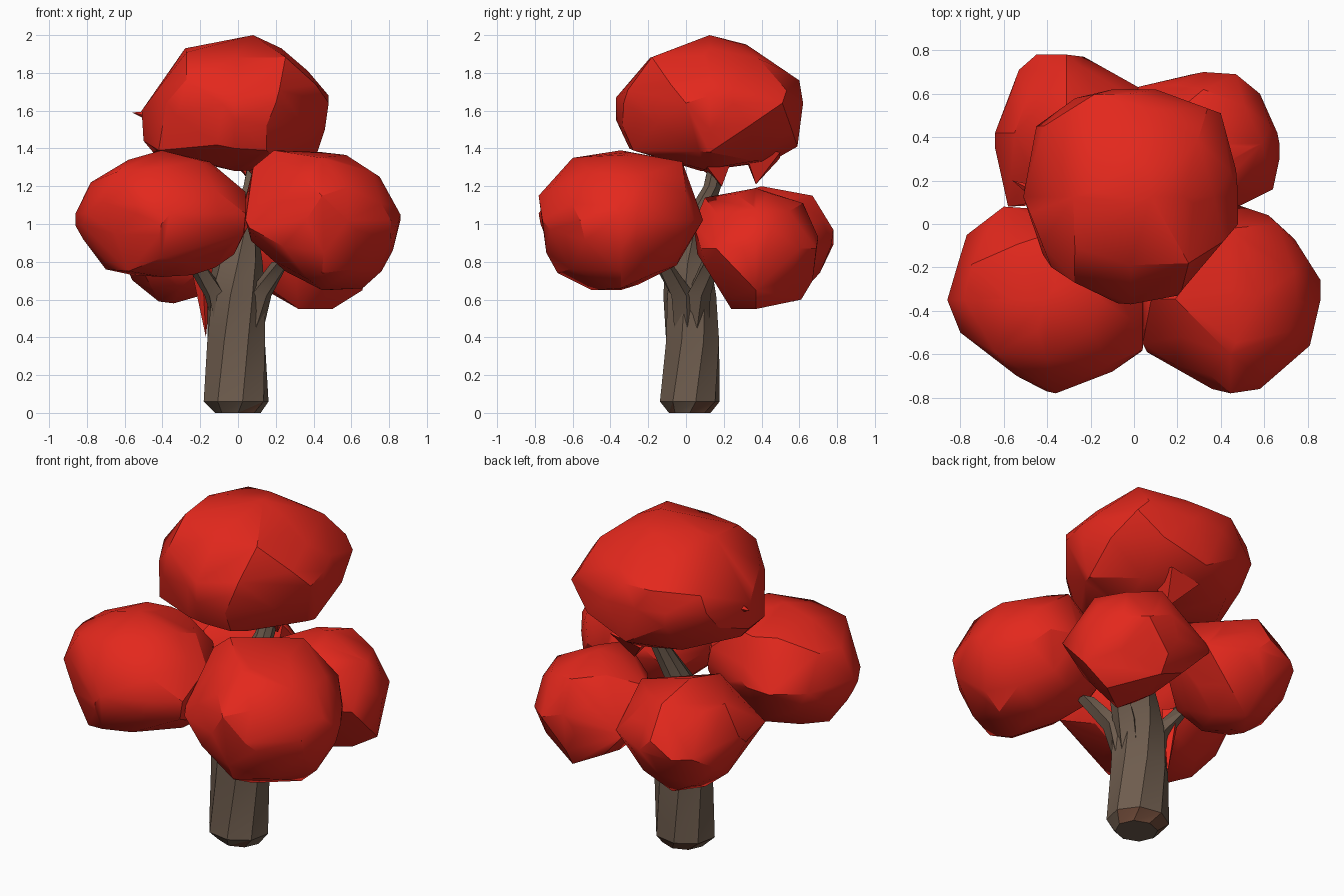
import bpy, bmesh, math
from mathutils import Vector, Euler
from mathutils.geometry import convex_hull_2d

cube = bpy.data.objects.get("Cube")
if cube:
    bpy.data.objects.remove(cube, do_unlink=True)


def material(name, rgb):
    mat = bpy.data.materials.new(name)
    mat.use_nodes = True
    mat.diffuse_color = (*rgb, 1)
    bsdf = mat.node_tree.nodes["Principled BSDF"]
    bsdf.inputs["Base Color"].default_value = (*rgb, 1)
    bsdf.inputs["Roughness"].default_value = 0.9
    return mat


RED = material("leaf red", (0.77, 0.021, 0.012))
BARK = material("bark grey brown", (0.155, 0.107, 0.075))
ROOT = material("root brown", (0.15, 0.065, 0.038))


def finish(name, bm, mats, angle):
    """Turn a bmesh into a shaded object."""
    bmesh.ops.recalc_face_normals(bm, faces=bm.faces)
    mesh = bpy.data.meshes.new(name)
    bm.to_mesh(mesh)
    bm.free()
    for mat in mats:
        mesh.materials.append(mat)
    obj = bpy.data.objects.new(name, mesh)
    bpy.context.collection.objects.link(obj)
    bpy.ops.object.select_all(action='DESELECT')
    obj.select_set(True)
    bpy.context.view_layer.objects.active = obj
    bpy.ops.object.shade_smooth_by_angle(angle=math.radians(angle))


def keep_inside(co, outline, u, w):
    """Push a point back inside a convex outline drawn on axes u and w."""
    ring = [Vector(outline[i]) for i in convex_hull_2d([Vector(p) for p in outline])]
    centre = sum(ring, Vector((0, 0))) / len(ring)
    for a, b in zip(ring, ring[1:] + ring[:1]):
        normal = Vector((b.y - a.y, a.x - b.x)).normalized()
        if normal.dot(centre - a) > 0:
            normal.negate()
        over = normal.dot(Vector((co[u], co[w])) - a)
        if over > 0:
            co[u] -= normal.x * over
            co[w] -= normal.y * over


def blob(name, front, side, top, turn, swell=1.04, corners=()):
    """Faceted leaf clump: hull of three outlines (in hundredths), corners and a rounded core."""
    xs = [p[0] for p in front + top]
    ys = [p[0] for p in side] + [p[1] for p in top]
    zs = [p[1] for p in front + side]
    mid = Vector([(min(v) + max(v)) / 2 for v in (xs, ys, zs)])
    half = Vector([(max(v) - min(v)) / 2 for v in (xs, ys, zs)])
    points = [Vector((x, mid.y, z)) for x, z in front]
    points += [Vector((mid.x, y, z)) for y, z in side]
    points += [Vector((x, y, mid.z)) for x, y in top]
    points += [Vector(p) for p in corners]

    bm = bmesh.new()
    bmesh.ops.create_icosphere(bm, subdivisions=2, radius=swell)
    spin = Euler((turn, turn * 2, turn * 3)).to_matrix()
    for v in bm.verts:
        co = mid + (spin @ v.co) * half
        keep_inside(co, front, 0, 2)
        keep_inside(co, side, 1, 2)
        keep_inside(co, top, 0, 1)
        points.append(co)
    bm.clear()
    for p in points:
        bm.verts.new(p / 100)
    bmesh.ops.remove_doubles(bm, verts=bm.verts, dist=0.045)
    hull = bmesh.ops.convex_hull(bm, input=bm.verts[:])
    spare = {g for k in ("geom_interior", "geom_unused") for g in hull[k]
             if isinstance(g, bmesh.types.BMVert)}
    bmesh.ops.delete(bm, geom=list(spare), context='VERTS')
    finish(name, bm, [RED], 28)


def tube(name, path, sides=7, stretch=1.0):
    """Faceted limb through (x, y, z, radius) stations."""
    bm = bmesh.new()
    rings = []
    for i, (x, y, z, r) in enumerate(path):
        ring = []
        for k in range(sides):
            a = math.tau * (k + 0.25 * i) / sides
            ring.append(bm.verts.new((x + r * math.cos(a), y + r * stretch * math.sin(a), z)))
        rings.append(ring)
    for low, high in zip(rings, rings[1:]):
        for k in range(sides):
            n = (k + 1) % sides
            bm.faces.new((low[k], low[n], high[n]))
            bm.faces.new((low[k], high[n], high[k]))
    bm.faces.new(rings[0])
    bm.faces.new(rings[-1])
    # Browner patches around the root
    for f in bm.faces:
        c = f.calc_center_median()
        if 0.01 < c.z < 0.06 and (c.y > 0.06 or (c.x > 0 and c.y < 0 and c.z < 0.03)):
            f.material_index = 1
    finish(name, bm, [BARK, ROOT], 25)


def tuft(name, base, tip, width):
    """Small leaf spike pointing from base to tip."""
    base, tip = Vector(base), Vector(tip)
    axis = tip - base
    bm = bmesh.new()
    bmesh.ops.create_cone(bm, cap_ends=True, segments=4, radius1=width, radius2=0,
                          depth=axis.length)
    spin = axis.to_track_quat('Z', 'Y')
    for v in bm.verts:
        v.co = (base + tip) / 2 + spin @ v.co
    finish(name, bm, [RED], 28)


# Leaf clumps: front (x, z), side (y, z) and top (x, y) outlines
blob("crown_top",
     [(-50, 144), (-51, 160), (-28, 193), (8, 200), (23, 193), (37, 181), (48, 168),
      (46, 150), (42, 138), (12, 128), (-45, 138)],
     [(-37, 167), (-19, 188), (10, 198), (32, 195), (60, 176), (61, 160), (59, 141),
      (45, 133), (8, 128), (-30, 140), (-37, 155)],
     [(-45, 45), (-27, 58), (-10, 62), (10, 62), (40, 51), (47, 25), (48, 0), (20, -33),
      (-12, -37), (-38, -20), (-48, 5)], 0.4, 1.11, [(-42, -14, 139), (15, -28, 139)])
blob("crown_front_right",
     [(-86, 99), (-78, 122), (-58, 134), (-37, 139), (-15, 133), (4, 117), (5, 98), (-2, 84),
      (-12, 77), (-24, 73), (-56, 73), (-70, 76), (-82, 92)],
     [(-77, 100), (-62, 130), (-35, 139), (-5, 130), (6, 108), (-10, 78), (-40, 72), (-70, 82)],
     [(-86, -35), (-81, -18), (-77, -5), (-60, 8), (-45, 7), (-10, -6), (4, -30), (4, -58),
      (-10, -68), (-36, -78), (-54, -70), (-80, -50)], 0.9, 1.01,
     [(-58, -58, 75), (3, -59, 95)])
blob("crown_front_left",
     [(86, 105), (75, 125), (55, 138), (19, 139), (8, 130), (3, 110), (7, 91), (25, 75),
      (47, 65), (66, 66), (76, 75), (82, 86)],
     [(-78, 115), (-77, 85), (-68, 74), (-50, 65), (-25, 68), (-5, 78), (7, 108), (-2, 133),
      (-30, 138), (-60, 135), (-71, 122)],
     [(86, -26), (74, -7), (62, 4), (47, 9), (20, 0), (4, -25), (4, -55), (36, -76),
      (58, -76), (81, -56)], 1.3, 1.02, [(6, -59, 98)])
blob("crown_back_left",
     [(18, 63), (50, 55), (66, 65), (67, 90), (59, 108), (32, 119), (0, 106), (3, 82)],
     [(4, 100), (10, 114), (35, 119), (62, 111), (70, 93), (67, 70), (61, 60), (24, 55), (6, 84)],
     [(67, 30), (64, 16), (48, 8), (20, 9), (3, 30), (-3, 62), (27, 69), (47, 69), (58, 60),
      (66, 42)], 1.9, 0.98)
blob("crown_back_right",
     [(-64, 95), (-55, 112), (-30, 119), (0, 112), (2, 85), (-20, 62), (-34, 58),
      (-42, 59), (-56, 68)],
     [(78, 97), (67, 115), (40, 120), (12, 112), (6, 90), (20, 66), (57, 59), (70, 72), (77, 88)],
     [(-64, 35), (-61, 48), (-53, 71), (-45, 78), (-23, 77), (2, 63), (2, 30), (-20, 10),
      (-58, 8)], 2.5, 0.97)

# Stray leaf spikes
tuft("crown_side_tuft", (-0.46, 0.15, 1.57), (-0.56, 0.2, 1.59), 0.03)
tuft("crown_under_tuft_front", (0.1, 0.15, 1.38), (0.13, 0.19, 1.2), 0.16)
tuft("crown_under_tuft_back", (0.05, 0.4, 1.38), (0.08, 0.37, 1.21), 0.14)
tuft("crown_drooping_tuft", (-0.19, 0.08, 0.78), (-0.17, 0.08, 0.4), 0.06)

# Trunk, rising into the upper limb
tube("trunk", [(0, 0.02, 0, 0.12), (-0.01, 0.02, 0.06, 0.175), (-0.01, 0.035, 0.38, 0.165),
               (-0.01, 0.02, 0.62, 0.155), (0, 0.01, 0.8, 0.13), (0.02, 0.03, 0.97, 0.085),
               (0.08, 0.14, 1.2, 0.055), (0.12, 0.19, 1.45, 0.045)], sides=8, stretch=0.92)

# Four forked branches into the lower clumps
for side, word in ((-1, "right"), (1, "left")):
    for depth, place in ((-1, "front"), (1, "back")):
        tube(f"branch_{place}_{word}",
             [(side * 0.05, 0.03 + depth * 0.02, 0.38, 0.07),
              (side * 0.11, 0.02 + depth * 0.04, 0.62, 0.07),
              (side * 0.23, depth * 0.13, 0.8, 0.05)], sides=5)
